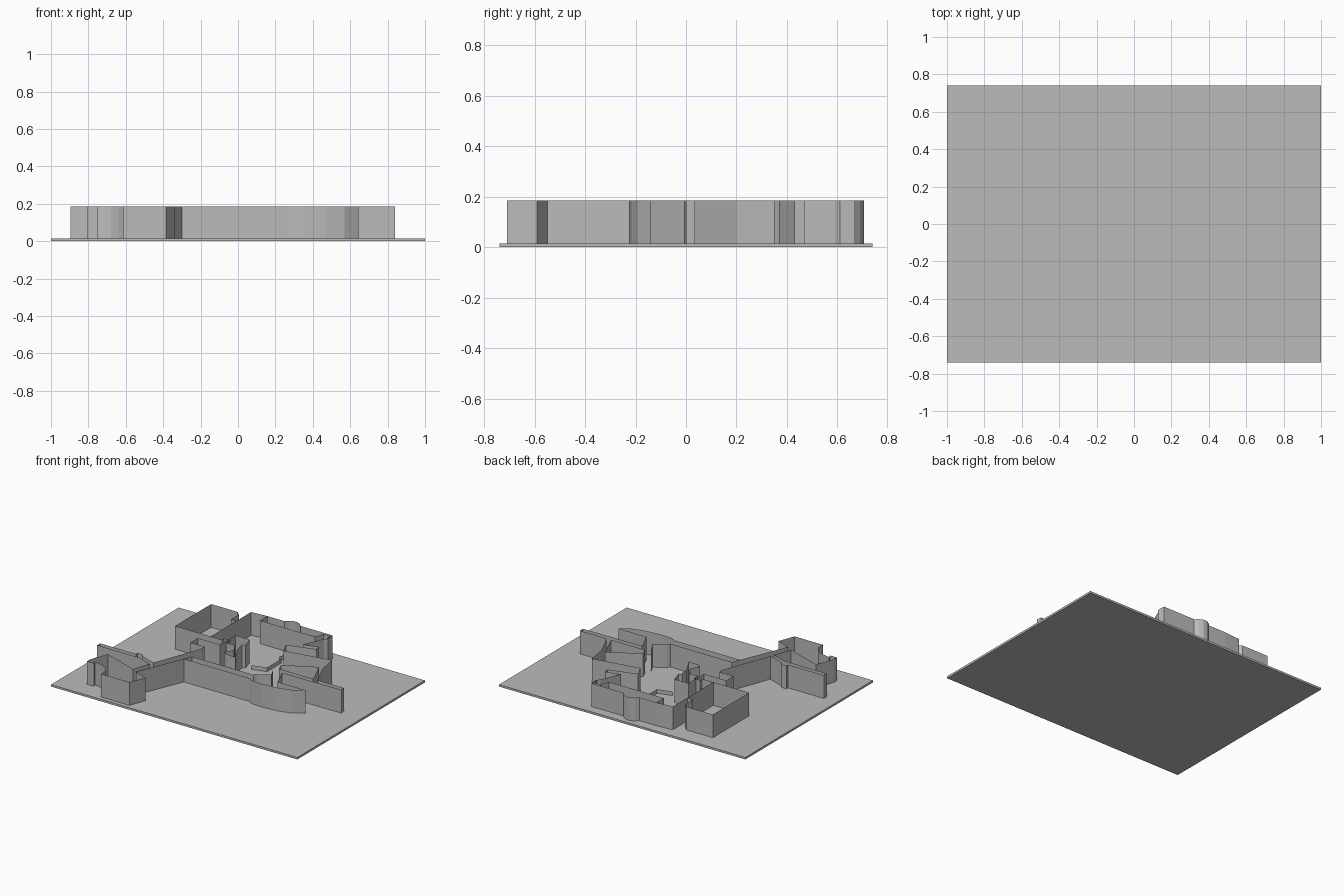
import bpy, bmesh

grey = bpy.data.materials.new("plain grey")
grey.diffuse_color = (0.5, 0.5, 0.5, 1)

BASE, TOP = 0.015, 0.185


def wall(name, pts, top=TOP, closed=False):
    """Thin upright sheet following a plan outline."""
    bm = bmesh.new()
    vs = [bm.verts.new((x, y, BASE)) for x, y in pts]
    edges = [bm.edges.new(p) for p in zip(vs, vs[1:])]
    if closed:
        edges.append(bm.edges.new((vs[-1], vs[0])))
    new = bmesh.ops.extrude_edge_only(bm, edges=edges)["geom"]
    for v in new:
        if isinstance(v, bmesh.types.BMVert):
            v.co.z = top
    bmesh.ops.recalc_face_normals(bm, faces=bm.faces)
    me = bpy.data.meshes.new(name)
    bm.to_mesh(me)
    bm.free()
    me.materials.append(grey)
    ob = bpy.data.objects.new(name, me)
    bpy.context.collection.objects.link(ob)
    return ob


# base plate
bpy.ops.mesh.primitive_cube_add(size=1, location=(0, 0, BASE / 2))
plate = bpy.context.object
plate.name = "base_plate"
plate.scale = (2, 1.48, BASE)
plate.data.materials.append(grey)

# north-west hall
wall("northwest_hall", [(-.265, .19), (-.645, .19), (-.645, .61), (-.43, .61),
                        (-.40, .58), (-.40, .49), (-.355, .49)])
wall("hall_side_wall", [(-.355, .49), (-.355, .19)])

# north wing with rounded bay
wall("north_wing", [(-.355, .49), (-.355, .66), (-.23, .67), (-.09, .67),
                    (-.07, .69), (-.04, .705), (-.01, .705), (.02, .69),
                    (.04, .67), (.30, .67), (.305, .61), (.285, .59),
                    (.22, .44), (.33, .47), (.335, .43), (.13, .37)])
wall("north_court_wall", [(-.23, .67), (-.23, .585), (.215, .585), (.24, .65),
                          (.295, .65), (.295, .61)])

# east wing
wall("east_wing", [(.13, .37), (.17, .285), (.52, .35), (.545, .20),
                   (.62, .035), (.835, .035), (.84, 0), (.36, -.005),
                   (.42, -.14), (.645, -.14)])
wall("east_court", [(.285, .09), (.51, .21), (.585, .035), (.31, .035)],
     closed=True)

# south corridor with curved front
wall("south_corridor", [(.645, -.14), (.57, -.19), (.47, -.215), (.35, -.225),
                        (.27, -.22), (.23, -.20), (-.30, -.20), (-.445, -.55)])
wall("corridor_inner_wall", [(-.30, -.20), (-.275, -.14), (.225, -.14),
                             (.24, -.12), (.32, -.07), (.29, -.01)])

# south-west block and side arm
wall("southwest_block", [(-.445, -.55), (-.34, -.59), (-.385, -.71),
                         (-.615, -.71), (-.615, -.655), (-.64, -.62),
                         (-.68, -.59), (-.76, -.575), (-.75, -.60),
                         (-.805, -.60), (-.805, -.565), (-.755, -.43),
                         (-.485, -.525), (-.44, -.395)])
wall("west_arm", [(-.44, -.395), (-.555, -.355), (-.895, -.355),
                  (-.895, -.32), (-.605, -.32), (-.605, -.30), (-.565, -.30),
                  (-.555, -.32), (-.43, -.365), (-.295, -.005), (-.295, .035)])

# central rooms
wall("central_rooms", [(-.295, .035), (-.41, .035), (-.41, .12), (-.23, .12),
                       (-.23, .30), (-.115, .30), (-.09, .215), (-.11, .205),
                       (-.095, .13), (-.035, .02), (-.105, .02), (-.14, .04),
                       (-.105, .105), (-.145, .17), (-.215, .17),
                       (-.215, .215), (-.265, .215), (-.265, .19)])

# low courtyard walls
wall("low_court_wall", [(.06, .42), (.06, .25), (-.045, .22)], top=0.045)
wall("low_north_wall", [(.065, .585), (.03, .44)], top=0.045)
